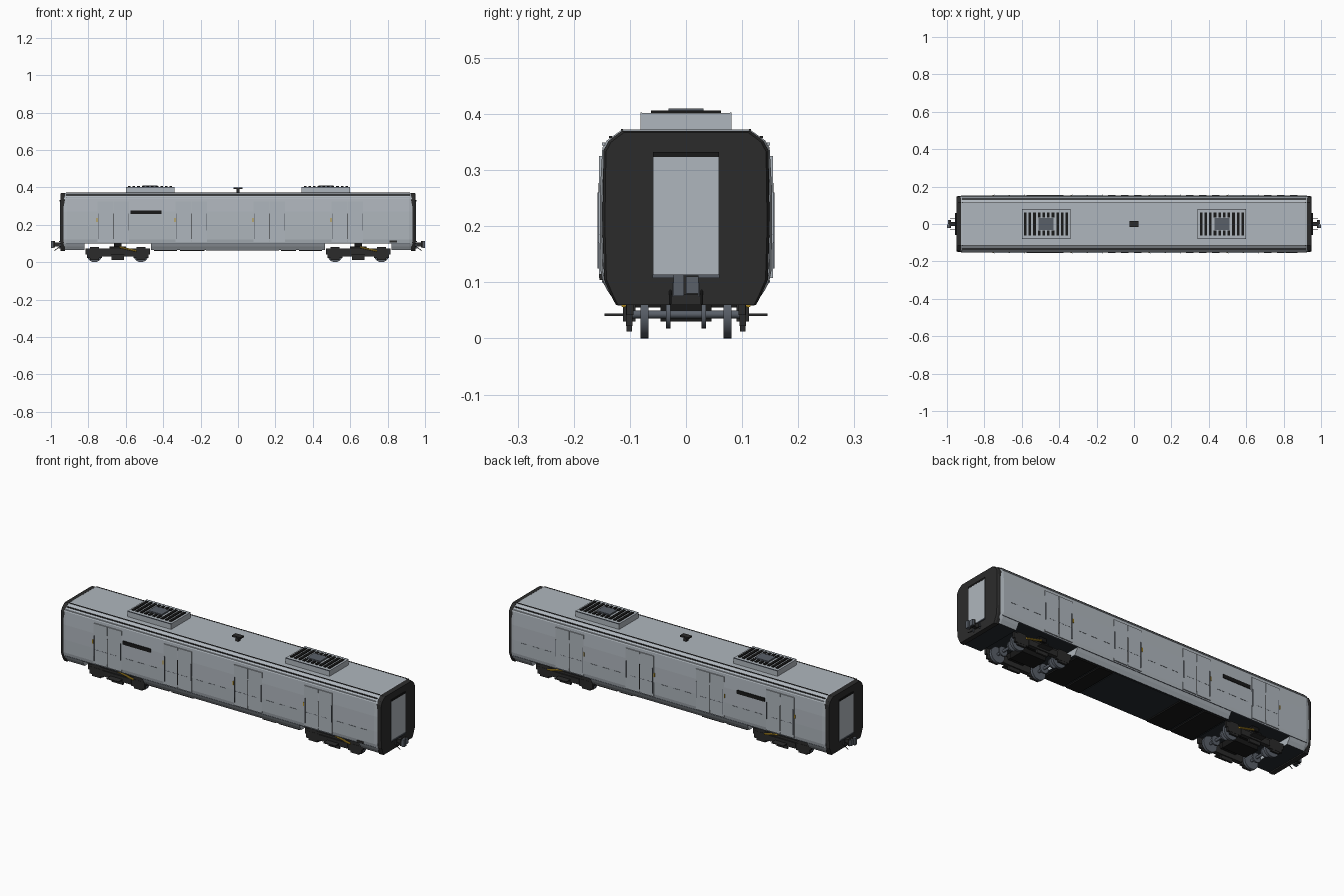
import bpy, bmesh, math
from mathutils import Matrix, Vector

if "Cube" in bpy.data.objects:
    bpy.data.objects.remove(bpy.data.objects["Cube"])


def material(name, r, g, b):
    m = bpy.data.materials.new(name)
    m.use_nodes = True
    m.diffuse_color = (r, g, b, 1)
    m.node_tree.nodes["Principled BSDF"].inputs["Base Color"].default_value = (r, g, b, 1)
    return m


GREY = material("body grey", 0.43, 0.47, 0.51)
DARK = material("charcoal", 0.024, 0.024, 0.024)
BLACK = material("black", 0.009, 0.009, 0.009)
UNDER = material("underside slate", 0.018, 0.023, 0.028)
STEEL = material("steel", 0.10, 0.115, 0.14)
YELLOW = material("yellow", 0.50, 0.30, 0.02)


def finish(name, bm, mats):
    bmesh.ops.recalc_face_normals(bm, faces=bm.faces)
    me = bpy.data.meshes.new(name)
    bm.to_mesh(me)
    bm.free()
    for m in mats:
        me.materials.append(m)
    ob = bpy.data.objects.new(name, me)
    bpy.context.collection.objects.link(ob)
    return ob


def boxes(name, mat, items):
    """One object made of boxes given as (x0, x1, y0, y1, z0, z1)."""
    bm = bmesh.new()
    for x0, x1, y0, y1, z0, z1 in items:
        mx = Matrix.Translation(((x0 + x1) / 2, (y0 + y1) / 2, (z0 + z1) / 2))
        bmesh.ops.create_cube(bm, size=1, matrix=mx @ Matrix.Diagonal((x1 - x0, y1 - y0, z1 - z0, 1)))
    return finish(name, bm, [mat])


def both(items):
    """Repeat boxes on the other side, mirrored in y."""
    return items + [(a, b, -d, -c, e, f) for a, b, c, d, e, f in items]


def ends(items):
    """Repeat boxes at the other end, mirrored in x."""
    return items + [(-b, -a, c, d, e, f) for a, b, c, d, e, f in items]


def loft(name, half, stations, mats):
    """Skin a symmetric (y, z) section along x; stations are (x, y scale, z drop)."""
    ring = half + [(-y, z) for y, z in reversed(half)]
    ztop = max(z for _, z in half)
    bm = bmesh.new()
    rows = [[bm.verts.new((x, y * s, z - d * (z / ztop) ** 4)) for y, z in ring] for x, s, d in stations]
    for a, b in zip(rows, rows[1:]):
        for i in range(len(ring)):
            j = (i + 1) % len(ring)
            bm.faces.new((a[i], a[j], b[j], b[i]))
    bm.faces.new(rows[0])
    bm.faces.new(rows[-1])
    bm.normal_update()
    bmesh.ops.recalc_face_normals(bm, faces=bm.faces)
    for f in bm.faces:
        if f.normal.z < -0.9 and len(mats) > 1:
            f.material_index = 1
    return finish(name, bm, mats)


def rods(name, mat, items, seg=8):
    """Cylinders given as (start, end, radius)."""
    bm = bmesh.new()
    for p, q, r in items:
        p, q = Vector(p), Vector(q)
        rot = (q - p).to_track_quat("Z", "Y").to_matrix().to_4x4()
        bmesh.ops.create_cone(bm, cap_ends=True, segments=seg, radius1=r, radius2=r,
                              depth=(q - p).length, matrix=Matrix.Translation((p + q) / 2) @ rot)
    ob = finish(name, bm, [mat])
    bpy.context.view_layer.objects.active = ob
    ob.select_set(True)
    bpy.ops.object.shade_smooth_by_angle(angle=math.radians(40))
    ob.select_set(False)
    return ob


# Body shell, skirts and dark end caps
upper = [(0.148, 0.10), (0.152, 0.12), (0.1535, 0.19), (0.153, 0.27), (0.149, 0.34),
         (0.141, 0.353), (0.127, 0.363), (0.114, 0.372)]
skirt = [(0.127, 0.066), (0.133, 0.075), (0.140, 0.085), (0.148, 0.10)]
loft("body_shell", upper, [(-0.932, 0.975, 0.004), (-0.915, 1, 0), (0.915, 1, 0), (0.932, 0.975, 0.004)],
     [GREY, UNDER])
loft("middle_skirt", skirt, [(-0.465, 1, 0), (0.465, 1, 0)], [GREY, UNDER])
cap = [(0.125, 0.06), (0.133, 0.075), (0.146, 0.105), (0.149, 0.2), (0.147, 0.335),
       (0.138, 0.352), (0.125, 0.362), (0.114, 0.370)]
for s, side in ((1, "left"), (-1, "right")):
    tag = "plus" if s > 0 else "minus"
    loft("end_skirt_" + tag, skirt, [(s * 0.82, 1, 0), (s * 0.915, 1, 0), (s * 0.932, 0.975, 0)], [GREY, UNDER])
    loft("end_cap_" + tag, cap, [(s * 0.925, 1, 0), (s * 0.942, 1, 0), (s * 0.95, 0.97, 0.003)], [DARK])

# Gangway doors with lintel, sill and grab handles
boxes("end_doors", GREY, ends([(0.949, 0.953, -0.059, 0.059, 0.113, 0.324)]))
boxes("door_lintels", BLACK, ends([(0.949, 0.954, -0.059, 0.059, 0.323, 0.332)]))
boxes("door_sills", STEEL, ends([(0.949, 0.956, -0.06, 0.06, 0.108, 0.114)]))
boxes("end_handles", STEEL, ends(both([(0.949, 0.956, 0.021, 0.024, 0.074, 0.10)])))

# Eave gutters, waist ledge and body-end seams
boxes("eave_gutters", DARK, both([(-0.92, 0.92, 0.132, 0.137, 0.357, 0.361),
                                  (-0.92, 0.92, 0.112, 0.116, 0.3705, 0.3735)]))
boxes("eave_ledges", GREY, both([(-0.92, 0.92, 0.144, 0.150, 0.344, 0.349)]))
boxes("sill_ledges", STEEL, both([(-0.92, 0.92, 0.146, 0.150, 0.100, 0.103)]))

# Four double doors along each side
centres = [-0.667 + 0.417 * i for i in range(4)]
leaves, seams, rails, handles, dashes = [], [], [], [], []
for c in centres:
    leaves += [(c - 0.083, c - 0.002, 0.147, 0.1548, 0.108, 0.325), (c + 0.002, c + 0.083, 0.147, 0.1548, 0.108, 0.325)]
    seams += [(c - 0.002, c + 0.002, 0.148, 0.1552, 0.125, 0.26)]
    rails += [(c + 0.078, c + 0.081, 0.15, 0.158, 0.17, 0.26), (c - 0.079, c - 0.076, 0.15, 0.158, 0.125, 0.26)]
    handles += [(c - 0.089, c - 0.084, 0.15, 0.1562, 0.215, 0.235)]
    dashes += [(c + a, c + a + 0.035, 0.15, 0.1554, 0.184, 0.1855) for a in (-0.075, -0.03, 0.02)]
    dashes += [(c + a, c + a + 0.04, 0.15, 0.1546, 0.184, 0.1855) for a in (0.11, 0.18, 0.25) if c + a < 0.88]
boxes("side_doors", GREY, both(leaves))
boxes("door_seams", BLACK, both(seams))
boxes("door_rails", STEEL, both(rails))
boxes("door_handles", YELLOW, both(handles))
boxes("waist_dashes", STEEL, both(dashes))
boxes("side_vents", BLACK, both([(-0.575, -0.41, 0.15, 0.1562, 0.257, 0.277)]))

# Roof units with slatted grilles
for cx, tag in ((-0.47, "minus"), (0.47, "plus")):
    boxes("roof_unit_" + tag, GREY, [(cx - 0.13, cx + 0.13, -0.081, 0.081, 0.365, 0.402)])
    bars = []
    for i in range(10):
        x = cx + (i - 4.5) * 0.0247
        spans = [(-0.062, -0.036), (0.036, 0.062)] if 3 <= i <= 6 else [(-0.062, 0.062)]
        bars += [(x - 0.007, x + 0.007, a, b, 0.400, 0.4065) for a, b in spans]
    boxes("roof_grille_" + tag, BLACK, bars)
    boxes("grille_rim_" + tag, STEEL, both([(cx - 0.13, cx + 0.13, 0.078, 0.0815, 0.398, 0.4025)]))
    boxes("fan_cover_" + tag, STEEL, [(cx - 0.04, cx + 0.04, -0.031, 0.031, 0.400, 0.4095)])

# Roof antenna
boxes("roof_antenna", DARK, [(-0.025, 0.025, -0.015, 0.015, 0.392, 0.400),
                             (-0.008, 0.008, -0.008, 0.008, 0.365, 0.394)])

# Underfloor equipment covers
boxes("underfloor_covers", BLACK, [(-0.45, -0.325, -0.122, 0.122, 0.059, 0.07),
                                   (-0.31, -0.18, -0.122, 0.122, 0.059, 0.07),
                                   (0.23, 0.31, -0.122, 0.122, 0.059, 0.07),
                                   (0.325, 0.45, -0.122, 0.122, 0.059, 0.07)])
boxes("underfloor_tank", UNDER, [(-0.17, 0.22, -0.122, 0.122, 0.063, 0.07)])
boxes("step_box", DARK, [(0.81, 0.85, -0.154, -0.135, 0.104, 0.115)])

# Bogies: frames, bolsters, wheelsets, dampers
for cx, tag in ((-0.643, "minus"), (0.643, "plus")):
    ax = (cx - 0.124, cx + 0.124)
    frame = [(cx - 0.172, cx + 0.172, 0.094, 0.106, 0.042, 0.072),
             (cx - 0.085, cx + 0.085, 0.09, 0.112, 0.03, 0.06),
             (cx - 0.033, cx + 0.033, 0.096, 0.106, 0.012, 0.045),
             (cx - 0.035, cx + 0.035, 0.10, 0.145, 0.040, 0.0445)]
    for x in ax:
        frame += [(x - 0.04, x + 0.04, 0.095, 0.107, 0.022, 0.06), (x - 0.025, x + 0.025, 0.096, 0.106, 0.012, 0.08)]
    boxes("bogie_frame_" + tag, DARK, both(frame))
    boxes("bogie_bolster_" + tag, BLACK, [(cx - 0.045, cx + 0.045, -0.1, 0.1, 0.055, 0.085),
                                          (cx - 0.02, cx + 0.02, -0.11, 0.11, 0.08, 0.102),
                                          (cx - 0.07, cx + 0.07, -0.045, 0.045, 0.03, 0.062)])
    wheels, axles = [], []
    for x in ax:
        wheels += [((x, s * 0.067, 0.041), (x, s * 0.081, 0.041), 0.041) for s in (-1, 1)]
        axles += [((x, -0.098, 0.043), (x, 0.098, 0.043), 0.007)]
        axles += [((x, s * 0.028, 0.043), (x, s * 0.036, 0.043), 0.025) for s in (-1, 1)]
    rods("wheels_" + tag, STEEL, wheels, 28)
    rods("axles_" + tag, STEEL, axles, 16)
    rods("dampers_" + tag, YELLOW, [((cx + 0.01, s * 0.111, 0.080), (cx + 0.1, s * 0.111, 0.060), 0.005)
                                    for s in (-1, 1)])

# Couplers and hanging hoses
boxes("couplers", DARK, ends([(0.94, 0.985, -0.010, 0.010, 0.084, 0.104), (0.978, 0.988, -0.022, 0.022, 0.078, 0.112)]))
boxes("coupler_heads", STEEL, ends([(0.986, 1.0, -0.022, -0.004, 0.076, 0.114), (0.986, 0.995, 0.0, 0.022, 0.08, 0.11)]))
rods("coupler_hoses", DARK, [((s * 0.945, t * 0.028, 0.088), (s * 0.982, t * 0.028, 0.062), 0.002)
                             for s in (-1, 1) for t in (-1, 1)])
